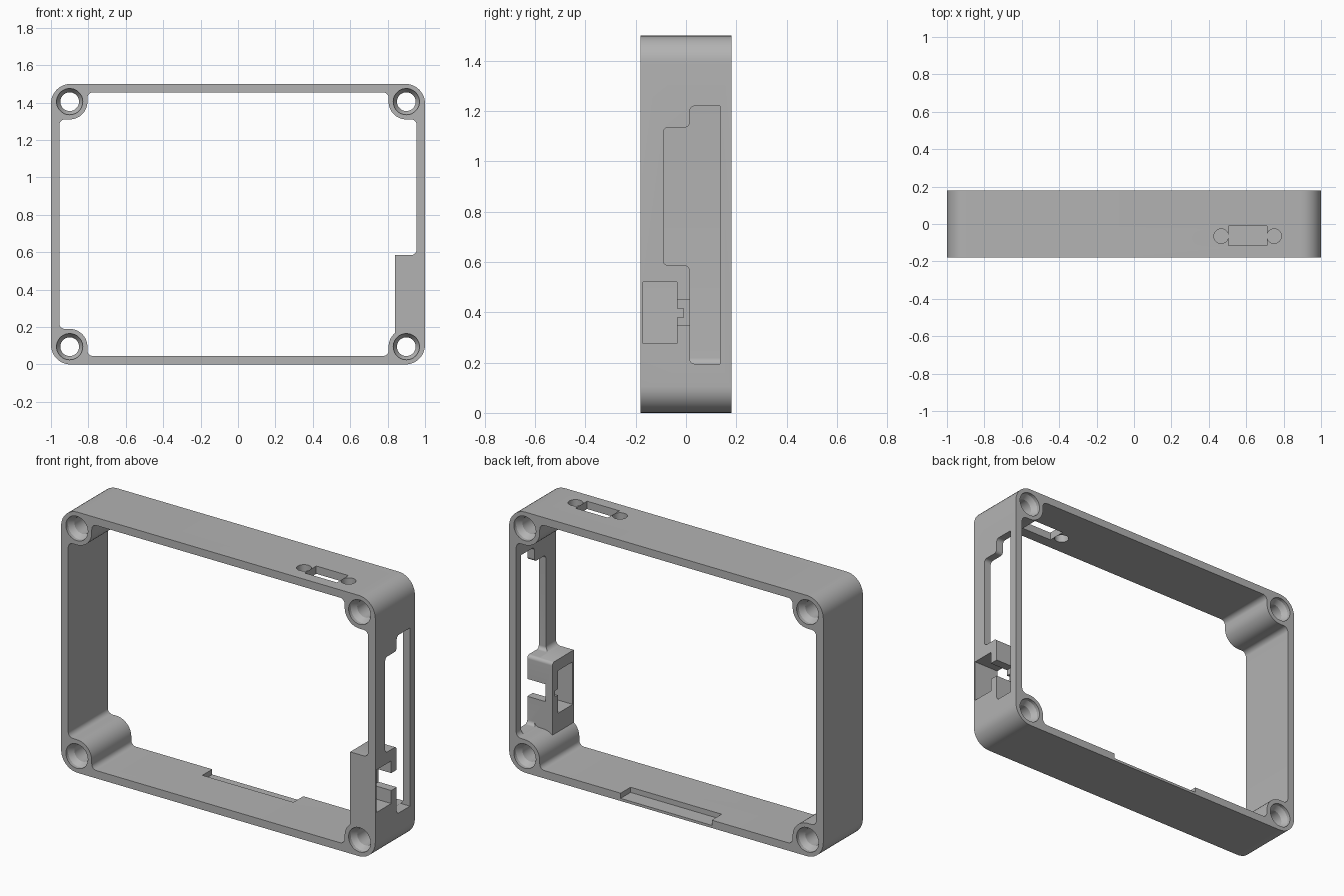
import bpy, bmesh, math
from mathutils import Vector

old = bpy.data.objects.get("Cube")
if old:
    bpy.data.objects.remove(old, do_unlink=True)

W, H, D = 1.0, 1.5, 0.18      # half width, height, half depth
WALL, BOSS = 0.045, 0.095     # wall thickness, corner boss radius
SHELF = 0.015                 # back of the connector block

grey = bpy.data.materials.new("plain grey")
grey.use_nodes = True
color = (0.45, 0.45, 0.45, 1)
grey.diffuse_color = color
grey.node_tree.nodes["Principled BSDF"].inputs["Base Color"].default_value = color


def rounded(corners, steps=10):
    """Turn (u, v, radius) corners into an outline with true fillets."""
    out = []
    n = len(corners)
    for i, (u, v, r) in enumerate(corners):
        p = Vector((u, v))
        if r == 0:
            out.append(p)
            continue
        a = (Vector(corners[i - 1][:2]) - p).normalized()
        b = (Vector(corners[(i + 1) % n][:2]) - p).normalized()
        half = a.angle(b) / 2
        centre = p + (a + b).normalized() * r / math.sin(half)
        start = p + a * r / math.tan(half) - centre
        end = p + b * r / math.tan(half) - centre
        sweep = math.atan2(start.x * end.y - start.y * end.x, start.dot(end))
        for k in range(steps + 1):
            t = sweep * k / steps
            c, s = math.cos(t), math.sin(t)
            out.append(centre + Vector((start.x * c - start.y * s,
                                        start.x * s + start.y * c)))
    return out


def place(axis, u, v, t):
    return {"x": (t, u, v), "y": (u, t, v), "z": (u, v, t)}[axis]


def loft(name, axis, sections):
    """Solid through equal-length outlines, each given as (outline, position)."""
    bm = bmesh.new()
    rings = [[bm.verts.new(place(axis, p[0], p[1], t)) for p in pts]
             for pts, t in sections]
    for r0, r1 in zip(rings, rings[1:]):
        for i in range(len(r0)):
            j = (i + 1) % len(r0)
            bm.faces.new((r0[i], r0[j], r1[j], r1[i]))
    bm.faces.new(rings[0])
    bm.faces.new(rings[-1])
    bmesh.ops.recalc_face_normals(bm, faces=bm.faces)
    mesh = bpy.data.meshes.new(name)
    bm.to_mesh(mesh)
    bm.free()
    ob = bpy.data.objects.new(name, mesh)
    bpy.context.collection.objects.link(ob)
    mesh.materials.append(grey)
    return ob


def prism(name, axis, pts, lo, hi):
    return loft(name, axis, [(pts, lo), (pts, hi)])


def rect(u0, u1, v0, v1, r=0):
    return rounded([(u0, v0, r), (u1, v0, r), (u1, v1, r), (u0, v1, r)])


def circle(u, v, r, n=40):
    return [(u + r * math.cos(math.tau * k / n), v + r * math.sin(math.tau * k / n))
            for k in range(n)]


def combine(target, tool, operation="DIFFERENCE"):
    mod = target.modifiers.new("combine", "BOOLEAN")
    mod.operation, mod.solver, mod.object = operation, "EXACT", tool
    with bpy.context.temp_override(object=target, active_object=target):
        bpy.ops.object.modifier_apply(modifier=mod.name)
    bpy.data.objects.remove(tool, do_unlink=True)


# Outer shell
frame = prism("case_frame", "y", rect(-W, W, 0, H, 0.105), -D, D)

# Main opening, stepping around a round boss in each corner
inner, fil = W - WALL, 0.03
bx, bz = W - 0.1 - BOSS, 2 * BOSS
quarter = [(inner, bz, fil), (bx, bz, BOSS), (bx, WALL, fil)]
corners = []
for sx, top in ((1, False), (-1, False), (-1, True), (1, True)):
    pts = [(sx * u, H - v if top else v, r) for u, v, r in quarter]
    corners += pts if (sx == 1) != top else pts[::-1]
combine(frame, prism("opening", "y", rounded(corners), -D - 0.1, D + 0.1))

# Connector block on the left wall, filleted into it at the top
block = rounded([(0.84, 0.12, 0), (0.975, 0.12, 0), (0.975, 0.66, 0),
                 (inner, 0.66, 0), (inner, 0.585, 0.03), (0.84, 0.585, 0)])
combine(frame, prism("block", "y", block, -D, SHELF), "UNION")

# Countersunk screw holes
for x in (-0.9, 0.9):
    for z in (BOSS, H - BOSS):
        sections = [(circle(x, z, r), y) for r, y in (
            (0.07, -D - 0.02), (0.07, -D + 0.02), (0.05, -D + 0.05),
            (0.05, D - 0.05), (0.07, D - 0.02), (0.07, D + 0.02))]
        combine(frame, loft("screw_hole", "y", sections))

# Stepped side slot
slot = rounded([(SHELF, 0.195, 0.02), (0.135, 0.195, 0), (0.135, 1.22, 0),
                (SHELF, 1.22, 0.02), (SHELF, 1.135, 0.02), (-0.09, 1.135, 0.02),
                (-0.09, 0.586, 0.02), (SHELF, 0.586, 0.02)])
combine(frame, prism("side_slot", "x", slot, 0.8, 1.1))

# Socket through the block, its side notch and the small latch notch
combine(frame, prism("socket", "x", rect(-0.17, -0.035, 0.275, 0.52), 0.8, 1.1))
combine(frame, prism("side_notch", "x", rect(-0.06, 0.05, 0.35, 0.45), 0.885, 1.1))
combine(frame, prism("latch_notch", "x", rect(-0.06, -0.01, 0.38, 0.415), 0.8, 0.95))

# Top port with a round screw clearance at each end
combine(frame, prism("top_port", "z", rect(0.505, 0.71, -0.115, -0.01), 1.4, 1.6))
for x in (0.466, 0.749):
    combine(frame, prism("port_screw", "z", circle(x, -0.065, 0.039), 1.4, 1.6))

# Shallow recess in the rear of the floor
combine(frame, prism("floor_recess", "z", rect(-0.29, 0.29, 0.09, 0.3), 0.015, 0.1))

bpy.ops.object.select_all(action="DESELECT")
frame.select_set(True)
bpy.context.view_layer.objects.active = frame
bpy.ops.object.shade_smooth_by_angle(angle=math.radians(30))
